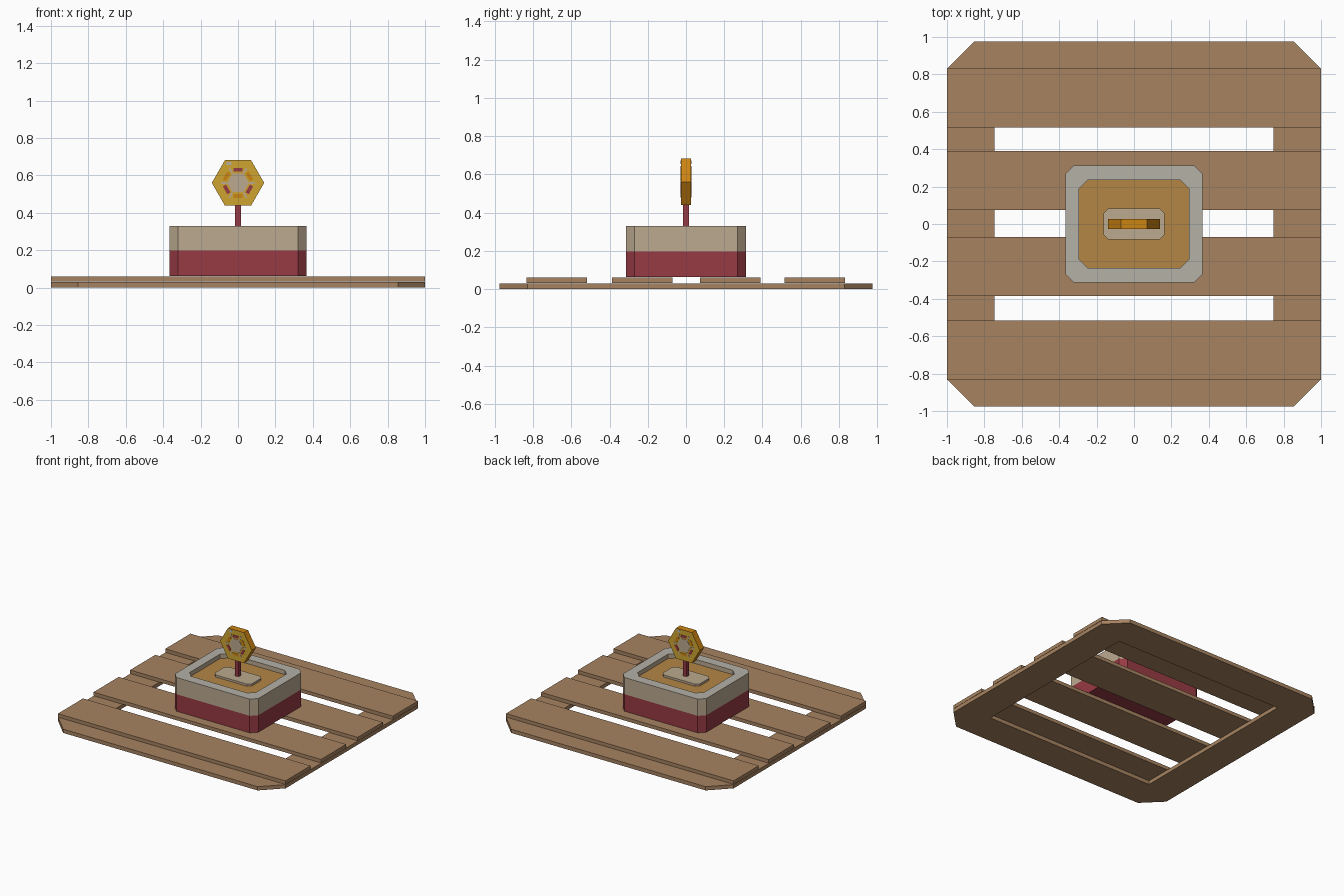
import bpy
import bmesh
from math import cos, sin, pi
from mathutils import Matrix, Vector

cube = bpy.data.objects.get("Cube")
if cube:
    bpy.data.objects.remove(cube)


def material(name, r, g, b):
    linear = [(c / 255) ** 2.2 for c in (r, g, b)] + [1]
    m = bpy.data.materials.new(name)
    m.use_nodes = True
    m.diffuse_color = linear
    m.node_tree.nodes["Principled BSDF"].inputs["Base Color"].default_value = linear
    return m


WOOD = material("wood", 166, 130, 97)
RED = material("dark red", 150, 61, 70)
TAN = material("tan", 186, 168, 142)
GREY = material("warm grey", 178, 175, 165)
AMBER = material("amber floor", 178, 133, 70)
GOLD = material("gold", 205, 163, 52)
ORANGE = material("orange", 202, 130, 25)


def finish(name, bm, mats, rule=None):
    bmesh.ops.recalc_face_normals(bm, faces=bm.faces)
    bm.normal_update()
    if rule:
        for f in bm.faces:
            f.material_index = rule(f)
    mesh = bpy.data.meshes.new(name)
    bm.to_mesh(mesh)
    bm.free()
    ob = bpy.data.objects.new(name, mesh)
    for m in mats:
        mesh.materials.append(m)
    bpy.context.collection.objects.link(ob)
    return ob


def octagon(hx, hy, c):
    """Rectangle outline with its corners cut off."""
    corner = [(hx, hy - c), (hx - c, hy)]
    flip = [(-x, y) for x, y in reversed(corner)]
    half = corner + flip
    return [Vector(p) for p in half + [(-x, -y) for x, y in half]]


def polygon(r, n=6, turn=0):
    return [Vector((r * cos(turn + 2 * pi * i / n), r * sin(turn + 2 * pi * i / n)))
            for i in range(n)]


def prism(name, outline, z0, z1, mats, rule=None, matrix=None):
    bm = bmesh.new()
    face = bm.faces.new([bm.verts.new((p.x, p.y, z0)) for p in outline])
    top = bmesh.ops.extrude_face_region(bm, geom=[face])["geom"]
    bmesh.ops.translate(bm, vec=(0, 0, z1 - z0),
                        verts=[v for v in top if isinstance(v, bmesh.types.BMVert)])
    if matrix:
        bmesh.ops.transform(bm, matrix=matrix, verts=bm.verts)
    return finish(name, bm, mats, rule)


def ring(name, outer, inner, z0, z1, mats, rule=None):
    bm = bmesh.new()
    loops = [[bm.verts.new((p.x, p.y, z)) for p in line]
             for line, z in ((outer, z0), (outer, z1), (inner, z1), (inner, z0))]
    n = len(outer)
    for k in range(4):
        a, b = loops[k], loops[(k + 1) % 4]
        for i in range(n):
            j = (i + 1) % n
            bm.faces.new((a[i], a[j], b[j], b[i]))
    return finish(name, bm, mats, rule)


def rect(x0, x1, y0, y1):
    return [Vector(p) for p in ((x0, y0), (x1, y0), (x1, y1), (x0, y1))]


# Pallet: cut-corner frame and four slats
ring("pallet_frame", octagon(1, 0.975, 0.145), octagon(0.745, 0.72, 0.001),
     0, 0.03, [WOOD])
for i, y in enumerate((-0.675, -0.228, 0.232, 0.673)):
    prism(f"slat_{i + 1}", rect(-1, 1, y - 0.158, y + 0.158), 0.032, 0.06, [WOOD])

# Box: red lower half, tan upper wall with grey rim, sunken floor
prism("box_base", octagon(0.367, 0.313, 0.045), 0.062, 0.197, [RED])
ring("box_wall", octagon(0.367, 0.313, 0.045), octagon(0.293, 0.235, 0.045),
     0.197, 0.33, [TAN, GREY], lambda f: int(f.normal.z > 0.5))
prism("box_floor", octagon(0.293, 0.235, 0.045), 0.197, 0.295, [AMBER])

# Stand: low plate and post
prism("stand_plate", octagon(0.163, 0.083, 0.025), 0.295, 0.312, [TAN])
prism("post", rect(-0.016, 0.016, -0.016, 0.016), 0.312, 0.45, [RED])

# Six-sided sign standing upright, gold on both faces
CENTRE = Matrix.Translation((0, 0, 0.56))
UPRIGHT = Matrix.Rotation(pi / 2, 4, "X")
prism("sign", polygon(0.14), -0.026, 0.026, [ORANGE, GOLD],
      lambda f: int(abs(f.normal.y) > 0.9), CENTRE @ UPRIGHT)

# Thin emblem plates, the same on the front and back
for side, turn in (("front", 0), ("back", pi)):
    place = CENTRE @ Matrix.Rotation(turn, 4, "Z") @ UPRIGHT
    prism(f"{side}_disc", polygon(0.058), 0.026, 0.028, [TAN], None, place)
    for i in range(6):
        spin = place @ Matrix.Rotation(pi / 6 + i * pi / 3, 4, "Z")
        prism(f"{side}_bar_{i + 1}", rect(0.06, 0.08, -0.024, 0.024), 0.026, 0.028,
              [RED if i % 2 else ORANGE], None, spin)
        spoke = place @ Matrix.Rotation(i * pi / 3, 4, "Z")
        prism(f"{side}_spoke_{i + 1}", rect(0.06, 0.092, -0.005, 0.005), 0.026, 0.0275,
              [TAN], None, spoke)
    prism(f"{side}_corner_tag", rect(-0.062, -0.035, 0.095, 0.112), 0.026, 0.0275,
          [GREY], None, place)
